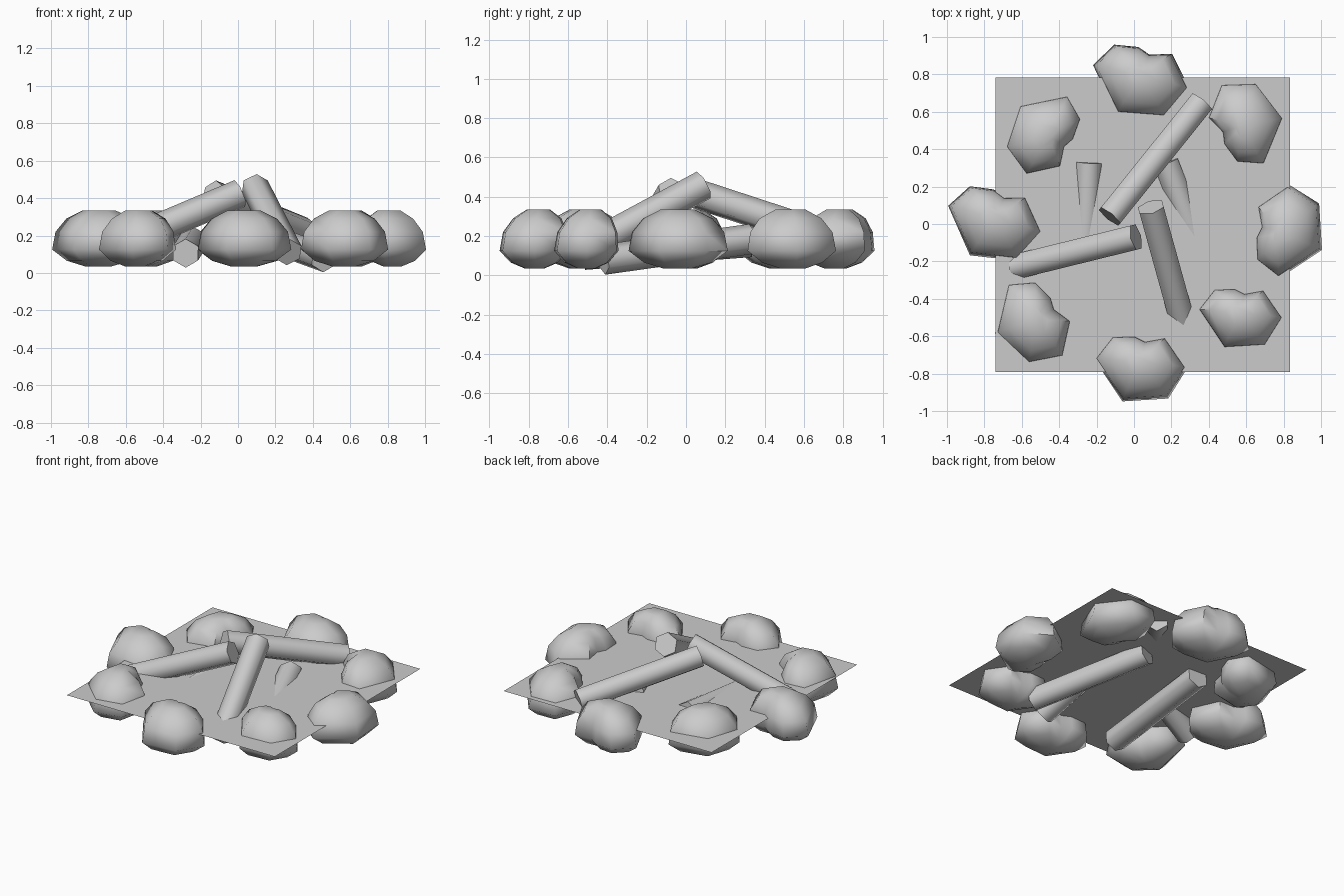
import bpy, bmesh
from math import radians
from mathutils import Vector, Matrix

if "Cube" in bpy.data.objects:
    bpy.data.objects.remove(bpy.data.objects["Cube"])

COLOR = (0.6, 0.6, 0.6, 1)
grey = bpy.data.materials.new("plain_grey")
grey.use_nodes = True
grey.diffuse_color = COLOR
grey.node_tree.nodes["Principled BSDF"].inputs["Base Color"].default_value = COLOR


def finish(bm, name, smooth_angle):
    bmesh.ops.recalc_face_normals(bm, faces=bm.faces)
    mesh = bpy.data.meshes.new(name)
    bm.to_mesh(mesh)
    bm.free()
    mesh.materials.append(grey)
    obj = bpy.data.objects.new(name, mesh)
    bpy.context.collection.objects.link(obj)
    bpy.ops.object.select_all(action='DESELECT')
    obj.select_set(True)
    bpy.context.view_layer.objects.active = obj
    bpy.ops.object.shade_smooth_by_angle(angle=radians(smooth_angle))


# Ground sheet
bm = bmesh.new()
bmesh.ops.create_grid(bm, x_segments=1, y_segments=1, size=0.787,
                      matrix=Matrix.Translation((0.046, -0.005, 0.207)))
finish(bm, "ground_sheet", 30)

# Stones: a dented outline lofted through rings (height, scale, shift towards dent)
OUTLINE = [(-.24, .05), (-.15, .165), (-.03, .17), (.03, .14), (.14, .16),
           (.25, 0), (.15, -.16), (-.09, -.175)]
RINGS = [(.035, .28, 0), (.065, .68, 0), (.125, 1, 0), (.22, .93, .005),
         (.29, .7, .015), (.335, .34, .02)]


def stone(name, x, y, turn, size):
    bm = bmesh.new()
    place = Matrix.Translation((x, y, 0)) @ Matrix.Rotation(radians(turn), 4, 'Z')
    loops = []
    for z, s, shift in RINGS:
        loops.append([bm.verts.new(place @ Vector((px * s * size, py * s * size + shift, z)))
                      for px, py in OUTLINE])
    n = len(OUTLINE)
    for low, high in zip(loops, loops[1:]):
        for i in range(n):
            j = (i + 1) % n
            bm.faces.new((low[i], low[j], high[j], high[i]))
    bm.faces.new(loops[0][::-1])
    bm.faces.new(loops[-1])
    finish(bm, name, 60)


for name, x, y, turn, size in [
        ("front", .03, -.77, 0, 1.02), ("back", .03, .76, -8, 1.08),
        ("right", -.75, 0, -10, 1.07), ("left", .825, -.045, 90, 1.03),
        ("back_left", .607, .545, 124, 1.02), ("back_right", -.49, .49, -112, 1),
        ("front_right", -.55, -.53, -47, 1.02), ("front_left", .565, -.505, 0, .95)]:
    stone(name + "_stone", x, y, turn, size)


# Logs: straight six-sided prisms between two points
def log(name, start, end):
    a, b = Vector(start), Vector(end)
    axis = b - a
    bm = bmesh.new()
    place = Matrix.Translation((a + b) / 2) @ axis.to_track_quat('Z', 'Y').to_matrix().to_4x4()
    bmesh.ops.create_cone(bm, cap_ends=True, segments=6, radius1=.077,
                          radius2=.077, depth=axis.length, matrix=place)
    finish(bm, name, 65)


log("back_leaning_log", (-.13, .04, .42), (.36, .65, .22))
log("side_leaning_log", (.01, -.07, .425), (-.64, -.23, .15))
log("front_leaning_log", (.09, .09, .46), (.27, -.56, .11))
log("left_lying_log", (.17, .33, .185), (.46, -.42, .08))
log("right_lying_log", (-.24, .33, .17), (-.28, -.52, .105))
